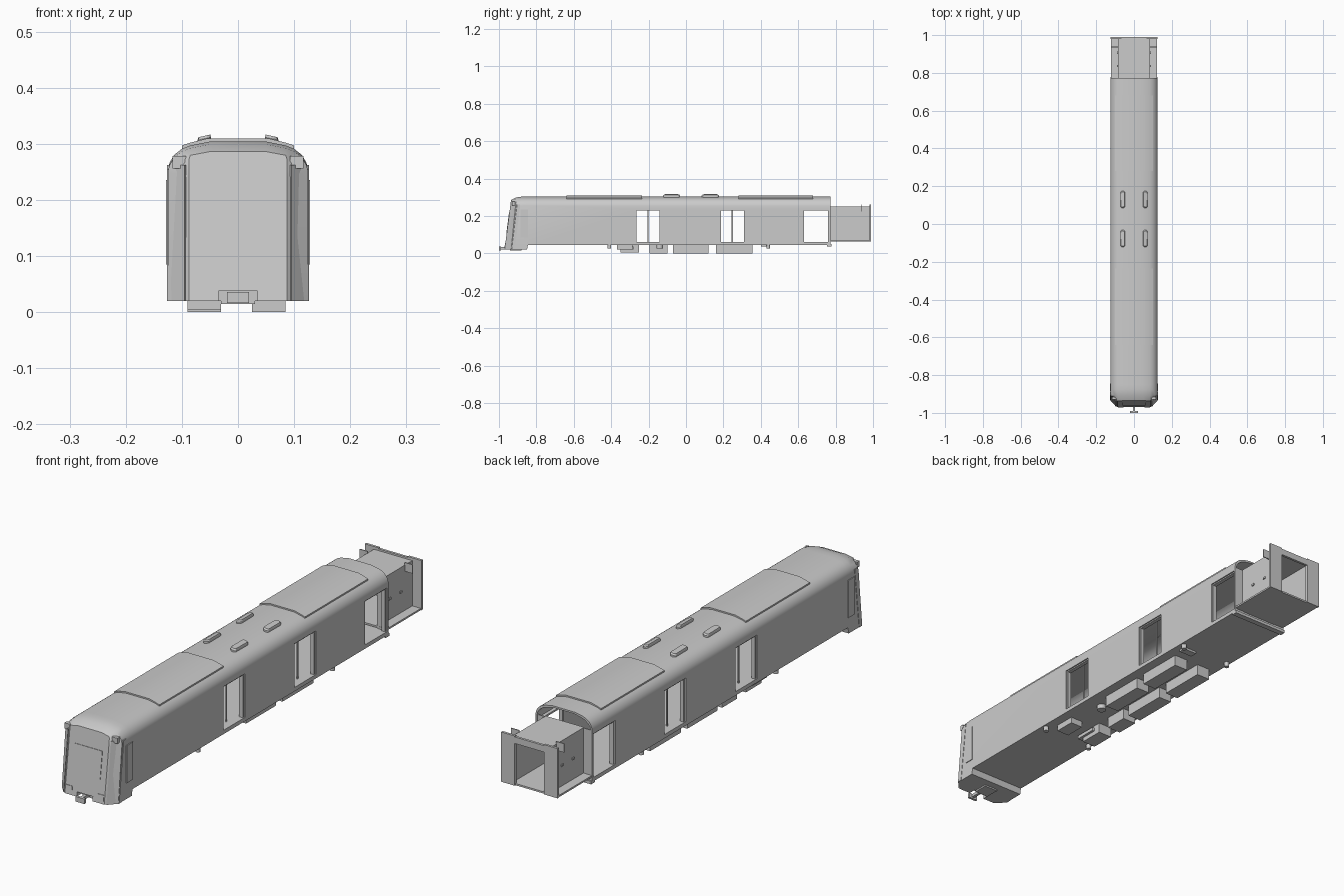
import bpy, bmesh, math

if "Cube" in bpy.data.objects:
    bpy.data.objects.remove(bpy.data.objects["Cube"])

grey = bpy.data.materials.new("light_grey")
grey.diffuse_color = (0.6, 0.6, 0.6, 1)
grey.use_nodes = True
grey.node_tree.nodes["Principled BSDF"].inputs["Base Color"].default_value = grey.diffuse_color


def finish(name, bm, smooth=False):
    bmesh.ops.recalc_face_normals(bm, faces=bm.faces)
    me = bpy.data.meshes.new(name)
    bm.to_mesh(me)
    bm.free()
    ob = bpy.data.objects.new(name, me)
    bpy.context.collection.objects.link(ob)
    me.materials.append(grey)
    if smooth:
        shade(ob)
    return ob


def shade(ob):
    bpy.ops.object.select_all(action='DESELECT')
    bpy.context.view_layer.objects.active = ob
    ob.select_set(True)
    bpy.ops.object.shade_smooth_by_angle(angle=math.radians(25))


def loft(name, rings, smooth=False):
    bm = bmesh.new()
    vs = [[bm.verts.new(p) for p in r] for r in rings]
    n = len(vs[0])
    for a, b in zip(vs, vs[1:]):
        for i in range(n):
            j = (i + 1) % n
            bm.faces.new((a[i], a[j], b[j], b[i]))
    bm.faces.new(vs[0])
    bm.faces.new(vs[-1])
    return finish(name, bm, smooth)


def box(name, x0, x1, y0, y1, z0, z1):
    ring = lambda y: [(x0, y, z0), (x1, y, z0), (x1, y, z1), (x0, y, z1)]
    return loft(name, [ring(y0), ring(y1)])


def cut(ob, cutter):
    m = ob.modifiers.new("cut", 'BOOLEAN')
    m.operation, m.solver, m.object = 'DIFFERENCE', 'EXACT', cutter
    dg = bpy.context.evaluated_depsgraph_get()
    me = bpy.data.meshes.new_from_object(ob.evaluated_get(dg))
    ob.modifiers.clear()
    ob.data = me
    bpy.data.objects.remove(cutter)


# Body cross-section: straight sides with a rounded roof
HALF = [(0.125, 0.255), (0.122, 0.266), (0.114, 0.28), (0.1, 0.291), (0.085, 0.297), (0.05, 0.304)]


def section(bottom, inset=0.0):
    pts = [(0.125 - inset, bottom)]
    pts += [(x - inset, z - inset * (0.4 if z < 0.28 else 1)) for x, z in HALF]
    return pts + [(-x, z) for x, z in reversed(pts)]


low, main = section(0.02), section(0.045)
squash = lambda z, top: 0.02 + (z - 0.02) * (top - 0.02) / 0.284
nose = [(max(-0.087, min(0.087, x)), squash(z, 0.286)) for x, z in low]
shoulder = [(x, squash(z, 0.299)) for x, z in low]
body = loft("body_shell", [
    [(x, -0.97 + 0.13 * (z - 0.02), z) for x, z in nose],
    [(x, -0.935 + 0.1 * (z - 0.02), z) for x, z in shoulder],
    [(x, -0.875, z) for x, z in low],
    [(x, -0.85, z) for x, z in low],
    [(x, -0.845, z) for x, z in main],
    [(x, 0.772, z) for x, z in main]])

# Hollow interior, open at the rear
room = section(0.06, 0.007)
cut(body, loft("room_cutter", [[(x, y, z) for x, z in room] for y in (-0.84, 0.9)]))

# Door openings through both sides
DOORS = [(-0.27, -0.135), (0.18, 0.315), (0.625, 0.764)]
for a, b in DOORS:
    cut(body, box("door_cutter", -0.2, 0.2, a, b, 0.0605, 0.235))
# Coupler recess under the nose
cut(body, box("coupler_cutter", -0.035, 0.035, -1.1, -0.94, 0.0, 0.038))
shade(body)

# Door edges, frames, grab poles and sills
for s in (-1, 1):
    for i, (a, b) in enumerate(DOORS):
        mid = (a + b) / 2
        if i < 2:
            box("door_pole", s * 0.09 - 0.002, s * 0.09 + 0.002, mid - 0.003, mid + 0.003, 0.058, 0.29)
        for y in (a + 0.003, b - 0.003):
            box("door_jamb", s * 0.112 - 0.008, s * 0.112 + 0.008, y - 0.003, y + 0.003, 0.06, 0.236)
        box("door_header", s * 0.112 - 0.008, s * 0.112 + 0.008, a, b, 0.23, 0.237)
    # Upright corner fairing standing off the nose
    lean = lambda y, z: y + 0.12 * (z - 0.02)
    quad = [(0.1265, -0.915), (0.1265, -0.932), (0.095, -0.967), (0.093, -0.963), (0.1235, -0.93), (0.1235, -0.915)]
    loft("corner_fairing", [[(s * x, lean(y, z), z) for x, y in quad] for z in (0.02, 0.262)])
    # Cab side window plate
    box("cab_side_window", s * 0.126 - 0.002, s * 0.126 + 0.002, -0.885, -0.845, 0.085, 0.235)
    # Small top bracket at the shoulder of the nose
    box("nose_bracket", s * 0.105 - 0.012, s * 0.105 + 0.012, -0.93, -0.915, 0.256, 0.278)

# Plates lying on the sloped nose face
def nose_plate(name, x0, x1, z0, z1, t=0.002):
    f = lambda z, d: -0.97 + 0.13 * (z - 0.02) + d
    loft(name, [[(x, f(z, d), z) for x, z in ((x0, z0), (x1, z0), (x1, z1), (x0, z1))] for d in (-t, 0.004)])


nose_plate("windscreen", -0.062, 0.062, 0.11, 0.218)
for s in (-1, 1):
    nose_plate("headlamp", s * 0.07 - 0.014, s * 0.07 + 0.014, 0.028, 0.055)

# Coupler
box("coupler_bar", -0.006, 0.006, -0.99, -0.9, 0.022, 0.034)
box("coupler_head", -0.02, 0.02, -1.0, -0.99, 0.016, 0.036)
box("coupler_mount", -0.03, 0.03, -0.94, -0.88, 0.014, 0.03)

# Raised roof panels
panel = [(0.1, 0.286), (0.1, 0.297), (0.085, 0.302), (0.055, 0.3095)]
panel += [(-x, z) for x, z in reversed(panel)]
for a, b in ((-0.64, -0.235), (0.28, 0.68)):
    loft("roof_panel", [[(x, y, z) for x, z in panel] for y in (a, b)], True)

# Roof vents: long rounded blocks tilted along the roof slope
for s in (-1, 1):
    for yc in (-0.077, 0.13):
        ring = []
        for k in range(16):
            t = 2 * math.pi * k / 16
            ring.append((0.012 * math.cos(t), 0.012 * math.sin(t) + math.copysign(0.034, math.sin(t + 0.01))))
        loft("roof_vent", [[(s * (0.06 + x * f), yc + y * f, z - 0.2 * x) for x, y in ring]
                           for z, f in ((0.292, 1), (0.309, 1), (0.314, 0.88))])

# Rear gangway: floor, walls, roof and end frame
box("gangway_floor", -0.123, 0.123, 0.765, 0.985, 0.063, 0.07)
box("gangway_roof", -0.082, 0.082, 0.765, 0.985, 0.245, 0.251)
box("gangway_lintel", -0.08, 0.08, 0.98, 0.99, 0.232, 0.258)
box("rear_sill", -0.125, 0.125, 0.755, 0.778, 0.038, 0.05)
for s in (-1, 1):
    box("gangway_wall", s * 0.082 - 0.003, s * 0.082 + 0.003, 0.765, 0.985, 0.066, 0.251)
    box("end_frame_side", s * 0.095 - 0.03, s * 0.095 + 0.03, 0.98, 0.99, 0.063, 0.262)
    box("roof_fin", s * 0.1 - 0.018, s * 0.1 + 0.018, 0.935, 0.939, 0.225, 0.26)
    box("bulkhead_side", s * 0.1 - 0.02, s * 0.1 + 0.02, 0.766, 0.77, 0.06, 0.25)
    for y in (0.83, 0.9):
        box("wall_latch", s * 0.086 - 0.003, s * 0.086 + 0.003, y, y + 0.012, 0.15, 0.158)

# Underfloor equipment
for x0, x1, y0, y1, z0 in (
        (0.025, 0.085, -0.07, 0.12, 0.0), (0.025, 0.085, 0.16, 0.355, 0.0),
        (-0.09, -0.03, -0.07, 0.12, 0.0), (-0.09, -0.03, 0.16, 0.355, 0.0),
        (-0.09, -0.03, -0.195, -0.1, 0.0), (-0.09, -0.03, -0.35, -0.25, 0.004),
        (0.03, 0.085, -0.37, -0.285, 0.02), (0.04, 0.1, 0.4, 0.43, 0.036)):
    box("underfloor_box", x0, x1, y0, y1, z0, 0.05)
box("equipment_rail", -0.1, -0.02, -0.37, -0.28, 0.022, 0.036)
for x, y, r in ((0.05, -0.14, 0.018), (0.11, -0.41, 0.01), (-0.11, -0.41, 0.01), (0.11, 0.44, 0.01), (-0.11, 0.44, 0.01)):
    circle = [(x + r * math.cos(k * math.pi / 6), y + r * math.sin(k * math.pi / 6)) for k in range(12)]
    loft("underfloor_drum", [[(a, b, z) for a, b in circle] for z in (0.026, 0.05)], True)
